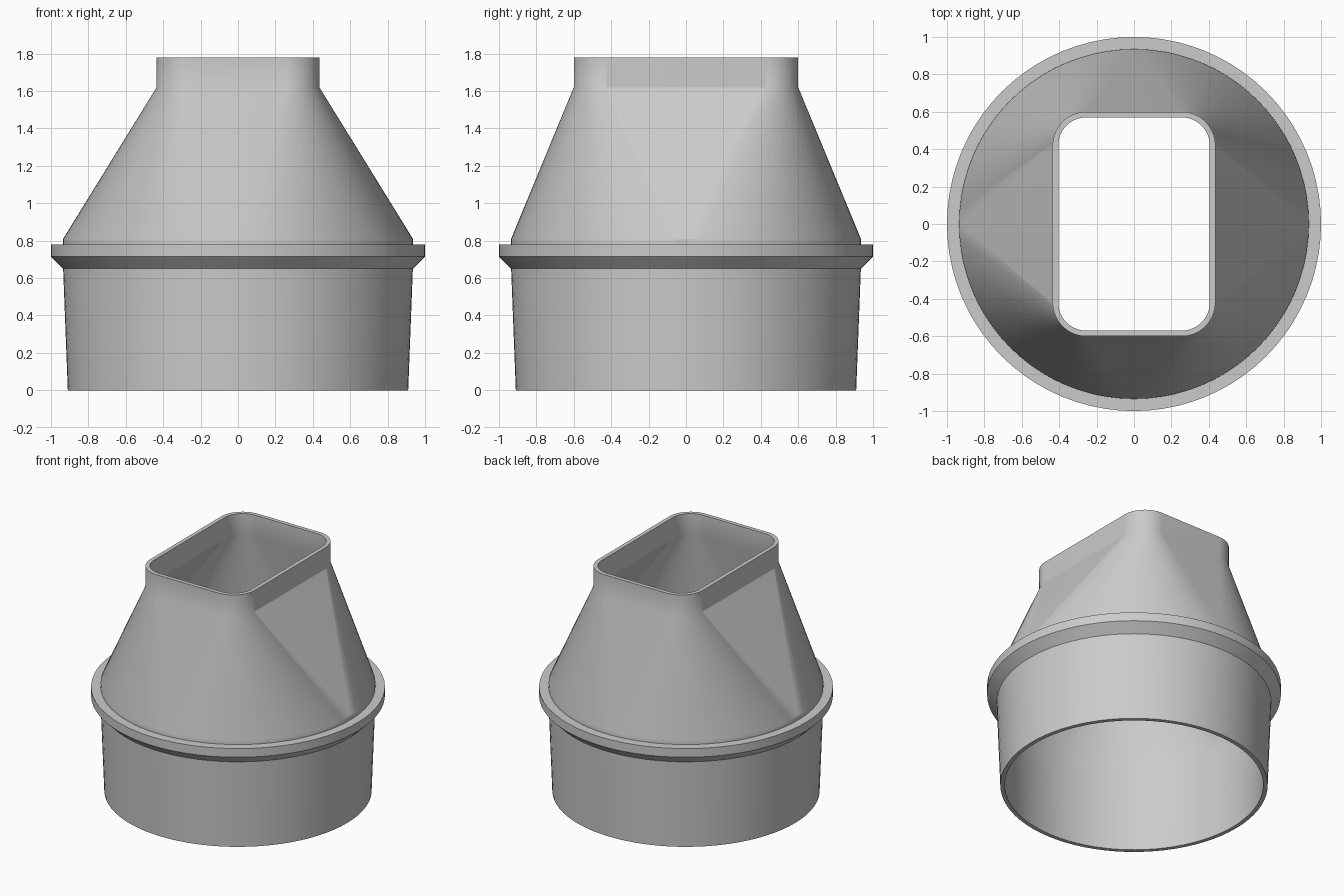
import bpy
import bmesh
from math import cos, sin, pi, radians

cube = bpy.data.objects.get("Cube")
if cube:
    bpy.data.objects.remove(cube)

STEPS = 20  # segments per quarter turn


def ring(z, r, cx=0.0, cy=0.0):
    """Rounded rectangle of corner radius r; a circle when cx = cy = 0."""
    pts = []
    for q, (sx, sy) in enumerate([(1, 1), (-1, 1), (-1, -1), (1, -1)]):
        for i in range(STEPS + 1):
            a = (q + i / STEPS) * pi / 2
            pts.append((sx * cx + r * cos(a), sy * cy + r * sin(a), z))
    return pts


CX, CY = 0.255, 0.42  # centres of the spout's corner arcs

# Closed wall section: up the outside, over the rim, down the inside
rings = [
    ring(0, 0.91),
    ring(0.65, 0.935),
    ring(0.715, 1.0),         # chamfer below the flange
    ring(0.78, 1.0),
    ring(0.78, 0.935),
    ring(0.81, 0.935),
    ring(1.62, 0.18, CX, CY),  # round to rectangular transition
    ring(1.78, 0.18, CX, CY),
    ring(1.78, 0.15, CX, CY),
    ring(1.62, 0.15, CX, CY),
    ring(0.80, 0.90),
    ring(0.65, 0.90),
    ring(0, 0.88),
]

bm = bmesh.new()
loops = [[bm.verts.new(p) for p in pts] for pts in rings]
for k, low in enumerate(loops):
    high = loops[(k + 1) % len(loops)]
    for i in range(len(low)):
        j = (i + 1) % len(low)
        bm.faces.new((low[i], low[j], high[j], high[i]))
bmesh.ops.remove_doubles(bm, verts=bm.verts, dist=0.0001)
bmesh.ops.recalc_face_normals(bm, faces=bm.faces)

mesh = bpy.data.meshes.new("duct_adapter")
bm.to_mesh(mesh)
bm.free()
adapter = bpy.data.objects.new("duct_adapter", mesh)
bpy.context.collection.objects.link(adapter)

# Plain grey plastic
grey = bpy.data.materials.new("light_grey")
grey.use_nodes = True
colour = (0.6, 0.6, 0.6, 1)
grey.diffuse_color = colour
grey.node_tree.nodes["Principled BSDF"].inputs["Base Color"].default_value = colour
mesh.materials.append(grey)

# Smooth walls with crisp rims
bpy.ops.object.select_all(action="DESELECT")
adapter.select_set(True)
bpy.context.view_layer.objects.active = adapter
bpy.ops.object.shade_smooth_by_angle(angle=radians(30))
